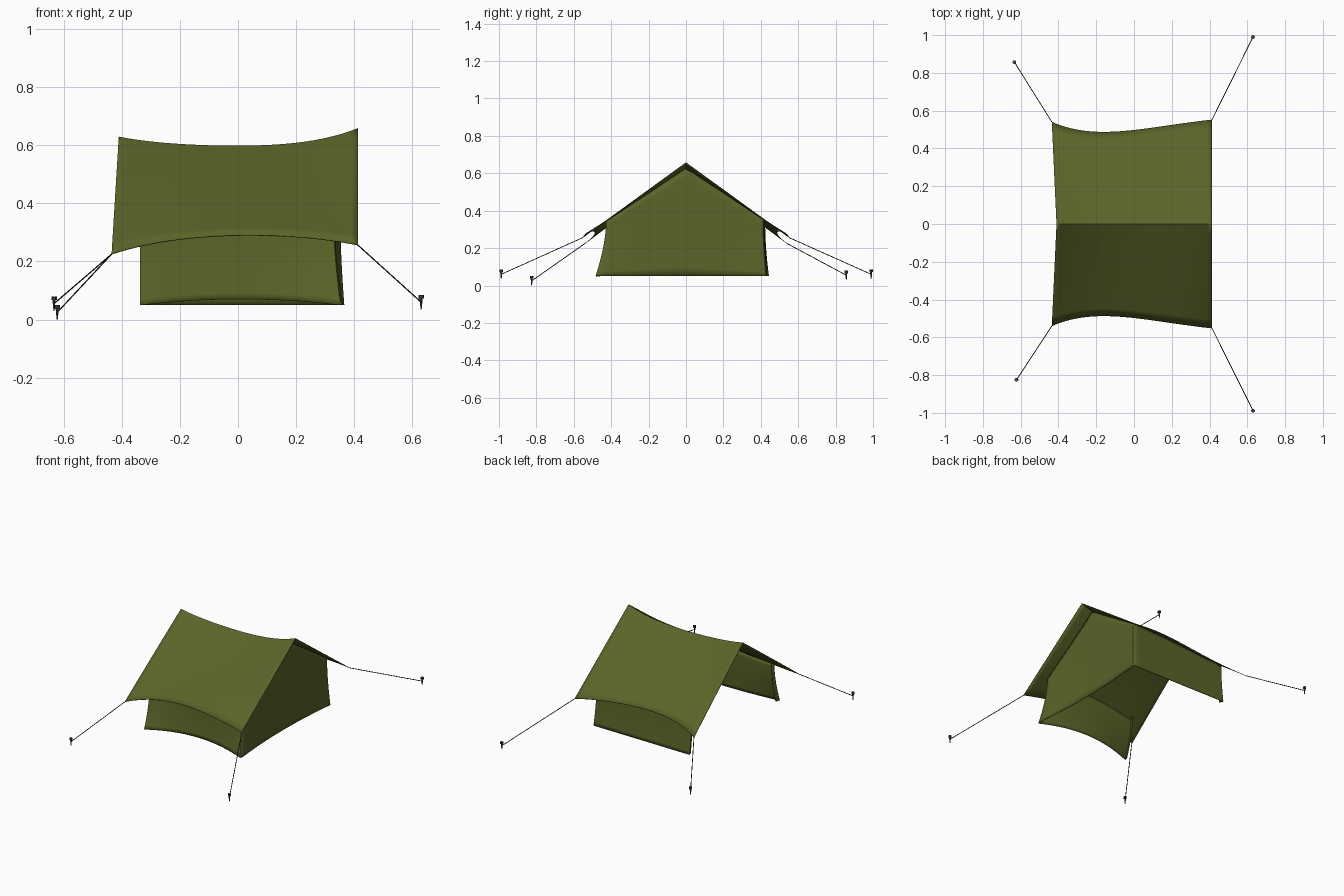
import bpy, bmesh, math
from mathutils import Vector

if "Cube" in bpy.data.objects:
    bpy.data.objects.remove(bpy.data.objects["Cube"])


def material(name, rgb):
    m = bpy.data.materials.new(name)
    m.diffuse_color = (*rgb, 1)
    m.use_nodes = True
    m.node_tree.nodes["Principled BSDF"].inputs["Base Color"].default_value = m.diffuse_color
    return m


OLIVE = material("olive canvas", (0.105, 0.125, 0.021))
ROPE = material("dark cord", (0.015, 0.015, 0.014))
METAL = material("grey metal", (0.055, 0.055, 0.06))


def curve(pts):
    """Smooth polynomial through a few (x, value) points."""
    def f(x):
        total = 0
        for i, (xi, vi) in enumerate(pts):
            w = vi
            for j, (xj, _) in enumerate(pts):
                if i != j:
                    w *= (x - xj) / (xi - xj)
            total += w
        return total
    return f


ridge_z = curve([(-.41, .628), (-.2, .603), (0, .597), (.2, .607), (.415, .658)])
eave_z = curve([(-.435, .225), (-.2, .276), (.03, .29), (.22, .283), (.415, .256)])
eave_y = curve([(-.435, .54), (-.17, .487), (0, .497), (.2, .524), (.415, .552)])


def roof_z(x, y):
    return ridge_z(x) + (eave_z(x) - ridge_z(x)) * abs(y) / eave_y(x)


def sheet(name, rows, thickness, angle):
    """Grid of points -> thin canvas sheet."""
    bm = bmesh.new()
    grid = [[bm.verts.new(p) for p in r] for r in rows]
    for a, b in zip(grid, grid[1:]):
        for k in range(len(a) - 1):
            bm.faces.new((a[k], a[k + 1], b[k + 1], b[k]))
    bmesh.ops.recalc_face_normals(bm, faces=bm.faces)
    me = bpy.data.meshes.new(name)
    bm.to_mesh(me)
    bm.free()
    me.materials.append(OLIVE)
    ob = bpy.data.objects.new(name, me)
    bpy.context.collection.objects.link(ob)
    bpy.context.view_layer.objects.active = ob
    ob.select_set(True)
    bpy.ops.object.shade_smooth_by_angle(angle=math.radians(angle))
    ob.select_set(False)
    s = ob.modifiers.new("thickness", 'SOLIDIFY')
    s.thickness = thickness
    s.offset = 0
    return ob


# Roof sheet: sagging ridge, curved eaves
N, M = 32, 12
rows = []
for i in range(N + 1):
    row = []
    for j in range(-M, M + 1):
        v = abs(j) / M
        left = -.41 - .025 * v
        x = left + (.413 - left) * i / N
        y = eave_y(x) * j / M
        row.append((x, y, roof_z(x, y)))
    rows.append(row)
sheet("roof_sheet", rows, .003, 30)


# Tent body walls: one strip, open at the left end
def lerp(a, b, t):
    return a + (b - a) * t


def flare(bottom, top, t):
    """Concave wall profile: most of the flare is near the ground."""
    return top + (bottom - top) * (1 - t) ** 1.7


def wall_column(base, top, hem, n=12):
    tz = roof_z(*top) - .004
    return [(flare(base[0], top[0], k / n), flare(base[1], top[1], k / n),
             lerp(hem, tz, k / n)) for k in range(n + 1)]


cols = [wall_column((-.325, -.455), (-.33, -.405), .05)]
for i in range(21):                                    # front wall
    u = i / 20
    bow = 1 - (2 * u - 1) ** 2
    cols.append(wall_column((lerp(-.335, .352, u), -.482 + .055 * bow),
                            (lerp(-.335, .328, u), -.425 + .015 * bow), .05 + .02 * bow))
for i in range(25):                                    # right end wall
    u = i / 24
    bow = 1 - (2 * u - 1) ** 2
    cols.append(wall_column((lerp(.358, .364, u) - .025 * bow, lerp(-.472, .425, u)),
                            (lerp(.33, .35, u) - .008 * bow, lerp(-.42, .41, u)), .05))
for i in range(21):                                    # back wall
    u = i / 20
    cols.append(wall_column((lerp(.355, -.335, u), lerp(.432, .442, u)),
                            (lerp(.345, -.335, u), lerp(.414, .422, u)), .05))
cols.append(wall_column((-.325, .418), (-.33, .402), .05))
sheet("tent_walls", cols, .004, 40)


# Pegs and guy ropes
def cone(bm, r1, r2, z0, z1, at, sides=10):
    g = bmesh.ops.create_cone(bm, cap_ends=True, segments=sides, radius1=r1,
                              radius2=r2, depth=z1 - z0)
    bmesh.ops.translate(bm, verts=g["verts"], vec=(at[0], at[1], (z0 + z1) / 2))


def peg_and_rope(label, corner, peg, z0):
    bm = bmesh.new()
    cone(bm, .002, .006, z0, z0 + .040, peg)           # spike
    cone(bm, .010, .010, z0 + .038, z0 + .050, peg)    # head
    me = bpy.data.meshes.new(label + "_peg")
    bm.to_mesh(me)
    bm.free()
    me.materials.append(METAL)
    bpy.context.collection.objects.link(bpy.data.objects.new(label + "_peg", me))

    cu = bpy.data.curves.new(label + "_rope", 'CURVE')
    cu.dimensions = '3D'
    cu.bevel_depth = .0022
    cu.bevel_resolution = 1
    cu.use_fill_caps = True
    sp = cu.splines.new('POLY')
    sp.points.add(1)
    sp.points[0].co = (*corner, 1)
    sp.points[1].co = (peg[0], peg[1], z0 + .025, 1)
    cu.materials.append(ROPE)
    bpy.context.collection.objects.link(bpy.data.objects.new(label + "_rope", cu))


R, L = (.413, .552, .256), (-.435, .54, .225)
peg_and_rope("back_right", R, (.63, .99), .035)
peg_and_rope("front_right", (R[0], -R[1], R[2]), (.63, -.988), .035)
peg_and_rope("back_left", L, (-.633, .857), .030)
peg_and_rope("front_left", (L[0], -L[1], L[2]), (-.622, -.825), 0)
